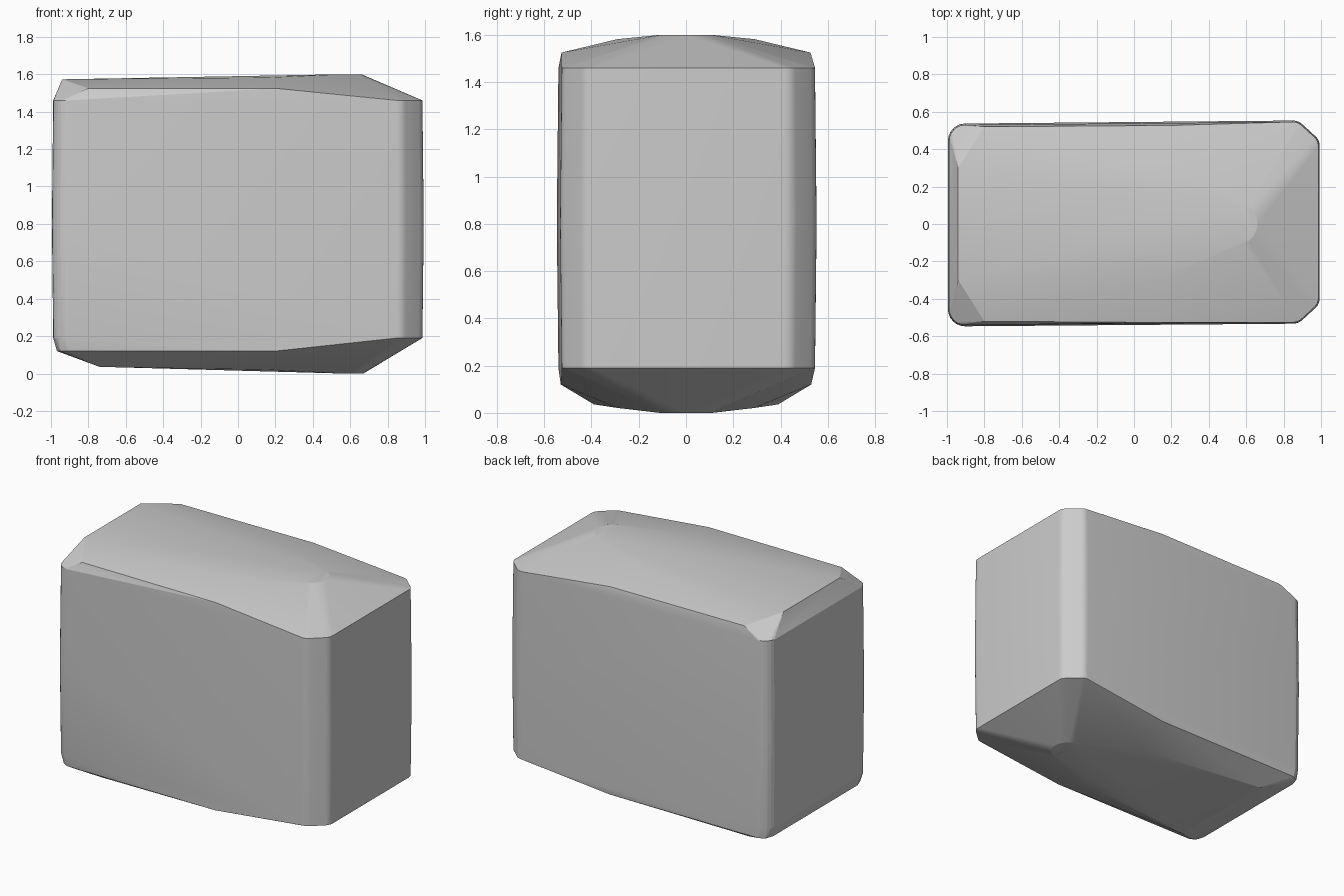
import bpy, bmesh, math

if "Cube" in bpy.data.objects:
    bpy.data.objects.remove(bpy.data.objects["Cube"])

points = []


def arc(cx, cy, r, a0, a1, n, z):
    """Add a horizontal arc of points."""
    for i in range(n + 1):
        a = math.radians(a0 + (a1 - a0) * i / n)
        points.append((cx + r * math.cos(a), cy + r * math.sin(a), z))


# Upright wall: rounded left corners, softened chamfers on the right
for z, grow in ((0.19, 0.0), (0.8, 0.007), (1.46, 0.0)):
    for s, shift in ((1, 0.01), (-1, 0.01)):
        left_y = s * 0.45 - shift / 2
        right_y = s * 0.478 + shift
        arc(-0.903, left_y, 0.085 + grow, s * 90, s * 180, 6, z)
        arc(0.85, right_y - s * 0.008, 0.066 + grow, s * 90, s * 45, 4, z)
        arc(0.922, s * 0.407 + shift, 0.064 + grow, s * 45, 0, 4, z)

# Crown and underside: rounded ridge end plus mirrored facet corners
arc(0.55, 0, 0.11, -90, 90, 10, 1.6)
arc(0.56, 0, 0.11, -90, 90, 10, 0.0)
facets = [
    (-0.94, 0.30, 1.573), (0.15, 0.29, 1.582),
    (-0.80, 0.52, 1.525), (0.20, 0.527, 1.525),
    (-0.74, 0.39, 0.036), (0.15, 0.29, 0.021),
    (0.20, 0.53, 0.12), (-0.91, 0.527, 0.12),
    (-0.95, 0.505, 0.12), (-0.968, 0.45, 0.12),
]
for x, y, z in facets:
    points += [(x, y, z), (x, -y, z)]

# Wrap everything in one convex faceted body
bm = bmesh.new()
for p in points:
    bm.verts.new(p)
hull = bmesh.ops.convex_hull(bm, input=bm.verts[:])
loose = [v for v in bm.verts if not v.link_faces]
bmesh.ops.delete(bm, geom=loose, context='VERTS')
bmesh.ops.recalc_face_normals(bm, faces=bm.faces[:])
mesh = bpy.data.meshes.new("faceted_block")
bm.to_mesh(mesh)
bm.free()

block = bpy.data.objects.new("faceted_block", mesh)
bpy.context.collection.objects.link(block)
bpy.context.view_layer.objects.active = block
block.select_set(True)
bpy.ops.object.shade_smooth_by_angle(angle=math.radians(12))
